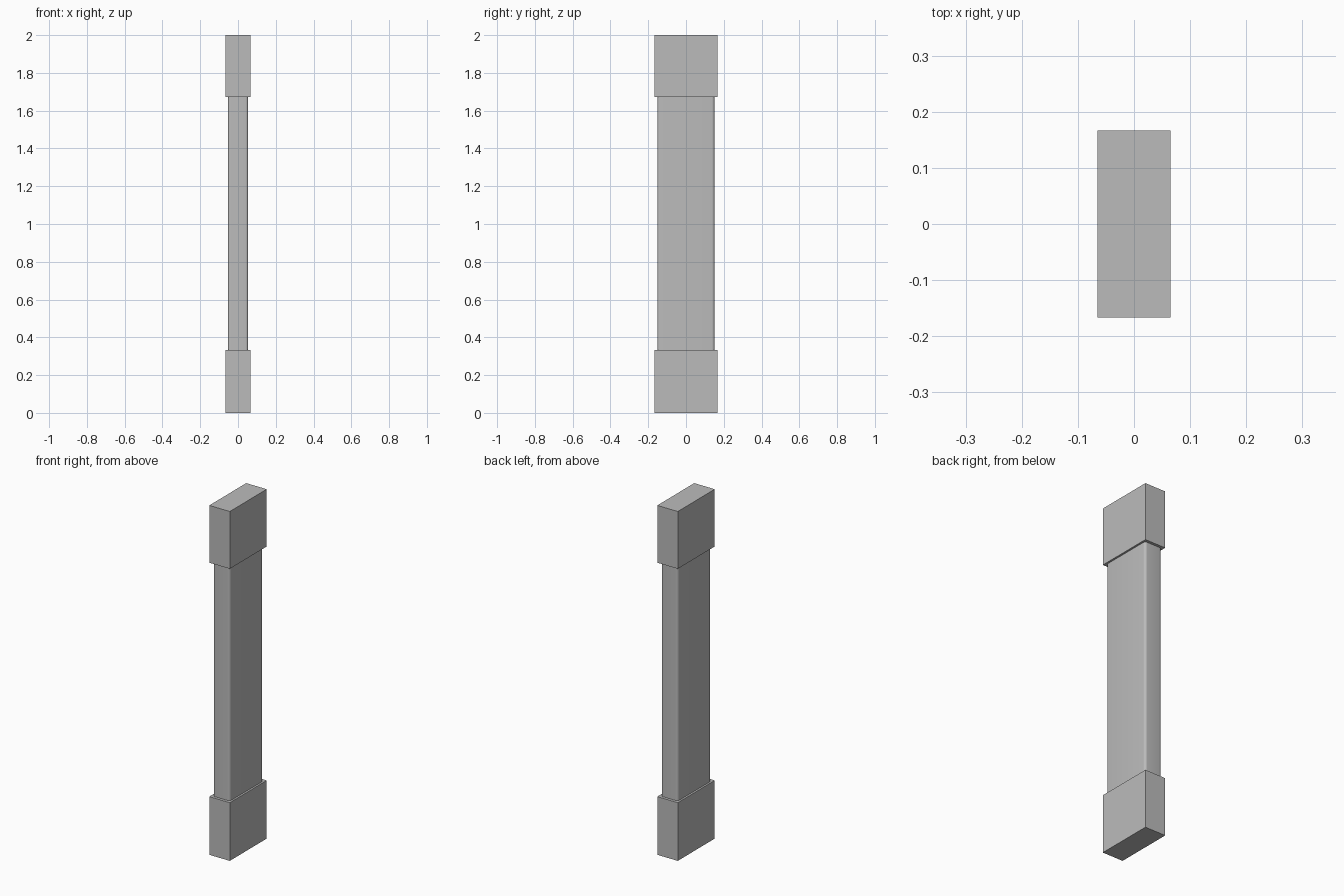
import bpy
import bmesh
from math import radians
from mathutils import Vector

cube = bpy.data.objects.get("Cube")
if cube:
    bpy.data.objects.remove(cube, do_unlink=True)

# Single grey material
grey = bpy.data.materials.new("plain grey")
grey.use_nodes = True
colour = (0.5, 0.5, 0.5, 1)
grey.diffuse_color = colour
grey.node_tree.nodes["Principled BSDF"].inputs["Base Color"].default_value = colour


def block(name, width, depth, bottom, top, radius=0):
    """Box with optionally rounded vertical edges."""
    bm = bmesh.new()
    bmesh.ops.create_cube(bm, size=1)
    bmesh.ops.scale(bm, vec=Vector((width, depth, top - bottom)), verts=bm.verts)
    bmesh.ops.translate(bm, vec=Vector((0, 0, (top + bottom) / 2)), verts=bm.verts)
    if radius:
        upright = [e for e in bm.edges
                   if abs(e.verts[0].co.z - e.verts[1].co.z) > 0.01]
        bmesh.ops.bevel(bm, geom=upright, offset=radius, segments=6,
                        profile=0.5, affect='EDGES')
    mesh = bpy.data.meshes.new(name)
    bm.to_mesh(mesh)
    bm.free()
    mesh.materials.append(grey)
    obj = bpy.data.objects.new(name, mesh)
    bpy.context.collection.objects.link(obj)
    return obj


# Square-edged end blocks
block("base_block", 0.13, 0.334, 0, 0.333)
block("top_block", 0.13, 0.334, 1.672, 2)

# Shaft with softened corners between them
shaft = block("shaft", 0.108, 0.302, 0.333, 1.672, 0.014)
bpy.ops.object.select_all(action='DESELECT')
shaft.select_set(True)
bpy.context.view_layer.objects.active = shaft
bpy.ops.object.shade_smooth_by_angle(angle=radians(40))
